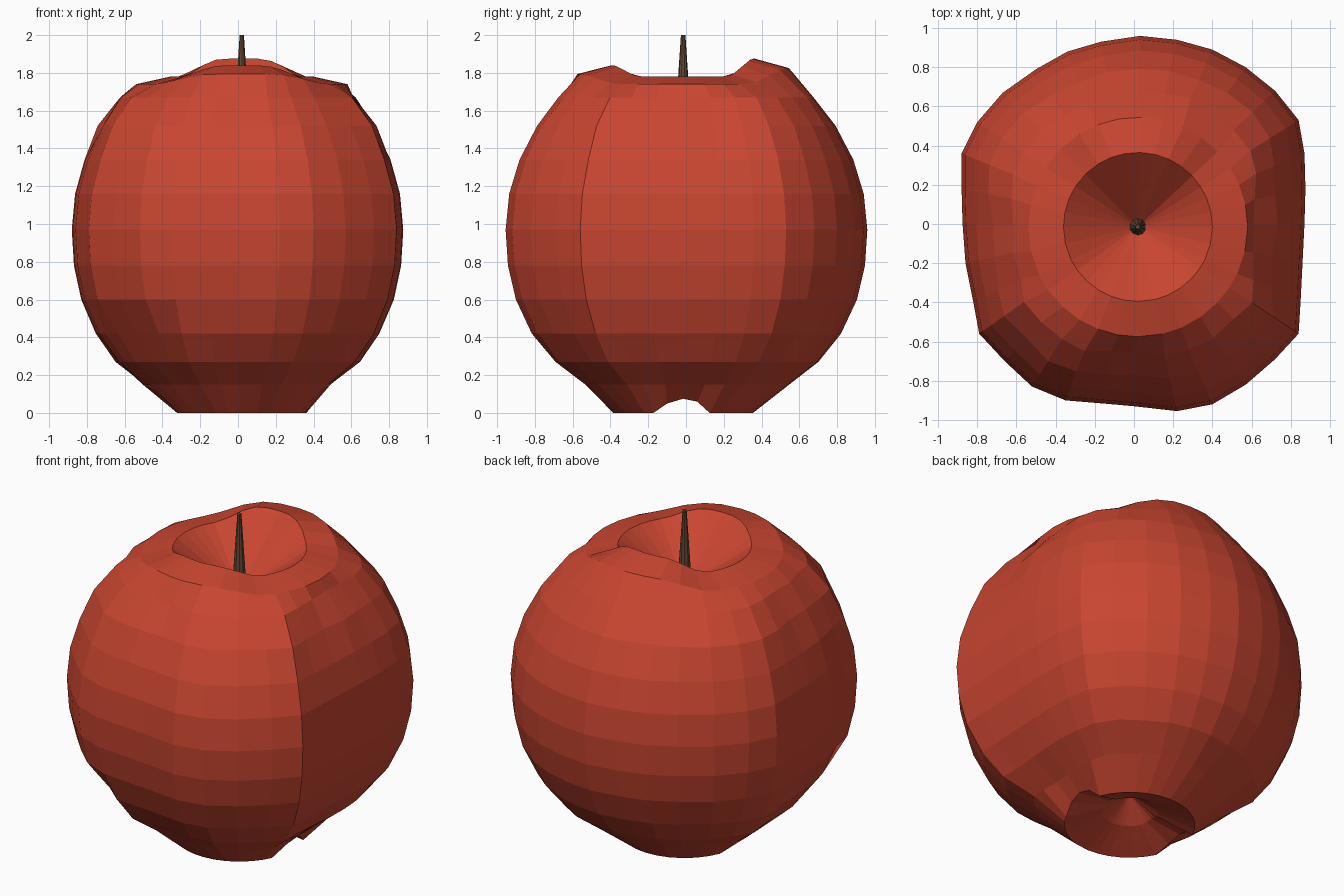
import bpy, bmesh, math, random

random.seed(4)
cube = bpy.data.objects.get("Cube")
if cube:
    bpy.data.objects.remove(cube, do_unlink=True)


def make_material(name, rgb):
    mat = bpy.data.materials.new(name)
    mat.use_nodes = True
    mat.diffuse_color = (*rgb, 1)
    mat.node_tree.nodes["Principled BSDF"].inputs["Base Color"].default_value = (*rgb, 1)
    return mat


def make_object(name, bm, mat):
    bmesh.ops.recalc_face_normals(bm, faces=bm.faces[:])
    mesh = bpy.data.meshes.new(name)
    bm.to_mesh(mesh)
    bm.free()
    mesh.materials.append(mat)
    obj = bpy.data.objects.new(name, mesh)
    bpy.context.collection.objects.link(obj)
    return obj


red = make_material("apple red", (0.58, 0.06, 0.03))
brown = make_material("stem brown", (0.13, 0.065, 0.033))

# Widest cross-section: rounded front and back, flattened sides
OUTLINE = [
    (0.87, 0), (0.875, 0.18), (0.87, 0.36), (0.84, 0.53), (0.72, 0.68), (0.57, 0.80),
    (0.40, 0.89), (0.22, 0.94), (0.03, 0.96), (-0.17, 0.93), (-0.34, 0.88), (-0.50, 0.79),
    (-0.67, 0.67), (-0.80, 0.52), (-0.88, 0.36), (-0.88, 0.18), (-0.875, 0), (-0.86, -0.2),
    (-0.82, -0.4), (-0.79, -0.56), (-0.66, -0.70), (-0.52, -0.83), (-0.35, -0.90),
    (-0.17, -0.915), (0, -0.93), (0.22, -0.955), (0.40, -0.92), (0.57, -0.82),
    (0.72, -0.69), (0.84, -0.56), (0.85, -0.4), (0.86, -0.2)]

# Side rows: height and scale of the cross-section
ROWS = [(0.15, 0.565), (0.27, 0.73), (0.42, 0.855), (0.60, 0.943), (0.78, 0.987), (0.97, 1),
        (1.16, 0.98), (1.34, 0.923), (1.52, 0.833), (1.67, 0.71)]
STEM_X, STEM_Y = 0.02, -0.015


def clamp(v):
    return max(0, min(1, v))


def foot_height(s):
    # The underside is notched through from side to side
    return 0.075 * clamp((0.36 - abs(s)) / 0.2)


def rim_height(s):
    # The top rim rises at the front and, more, at the back
    return clamp((abs(s) - 0.65) / 0.3) * (0.095 if s > 0 else 0.06)


# Apple body
bm = bmesh.new()
angles = [math.atan2(y, x) for x, y in OUTLINE]


def circle_row(radius, height):
    return [bm.verts.new((STEM_X + radius * math.cos(a), STEM_Y + radius * math.sin(a),
                          height(math.sin(a)))) for a in angles]


rings = [circle_row(0.16, lambda s: 0.085 + 0.2 * foot_height(s)),
         circle_row(0.37, foot_height)]
for z, scale in ROWS:
    ring = []
    for x, y in OUTLINE:
        k = scale
        if z < 0.5 and x < -0.5 and y < -0.5:
            k *= 0.94          # bruise low on one corner
        if 1.5 < z or z < 0.3:
            k *= random.uniform(0.985, 1.015)
        ring.append(bm.verts.new((x * k, y * k, z)))
    rings.append(ring)
rings.append(circle_row(0.56, lambda s: 1.74 + 0.9 * rim_height(s)))
rings.append(circle_row(0.38, lambda s: 1.78 + rim_height(s)))

n = len(OUTLINE)
for low, high in zip(rings, rings[1:]):
    for i in range(n):
        j = (i + 1) % n
        bm.faces.new((low[i], low[j], high[j], high[i]))
# Dimples at the bottom and around the stem
for ring, depth in ((rings[0], 0.2), (rings[-1], 1.52)):
    tip = bm.verts.new((STEM_X, STEM_Y, depth))
    for i in range(n):
        bm.faces.new((ring[i], ring[(i + 1) % n], tip))
make_object("apple_body", bm, red)

# Stem
bm = bmesh.new()
bmesh.ops.create_cone(bm, cap_ends=True, segments=10, radius1=0.045, radius2=0.012, depth=0.5)
bmesh.ops.translate(bm, verts=bm.verts[:], vec=(STEM_X, STEM_Y, 1.75))
make_object("stem", bm, brown)
